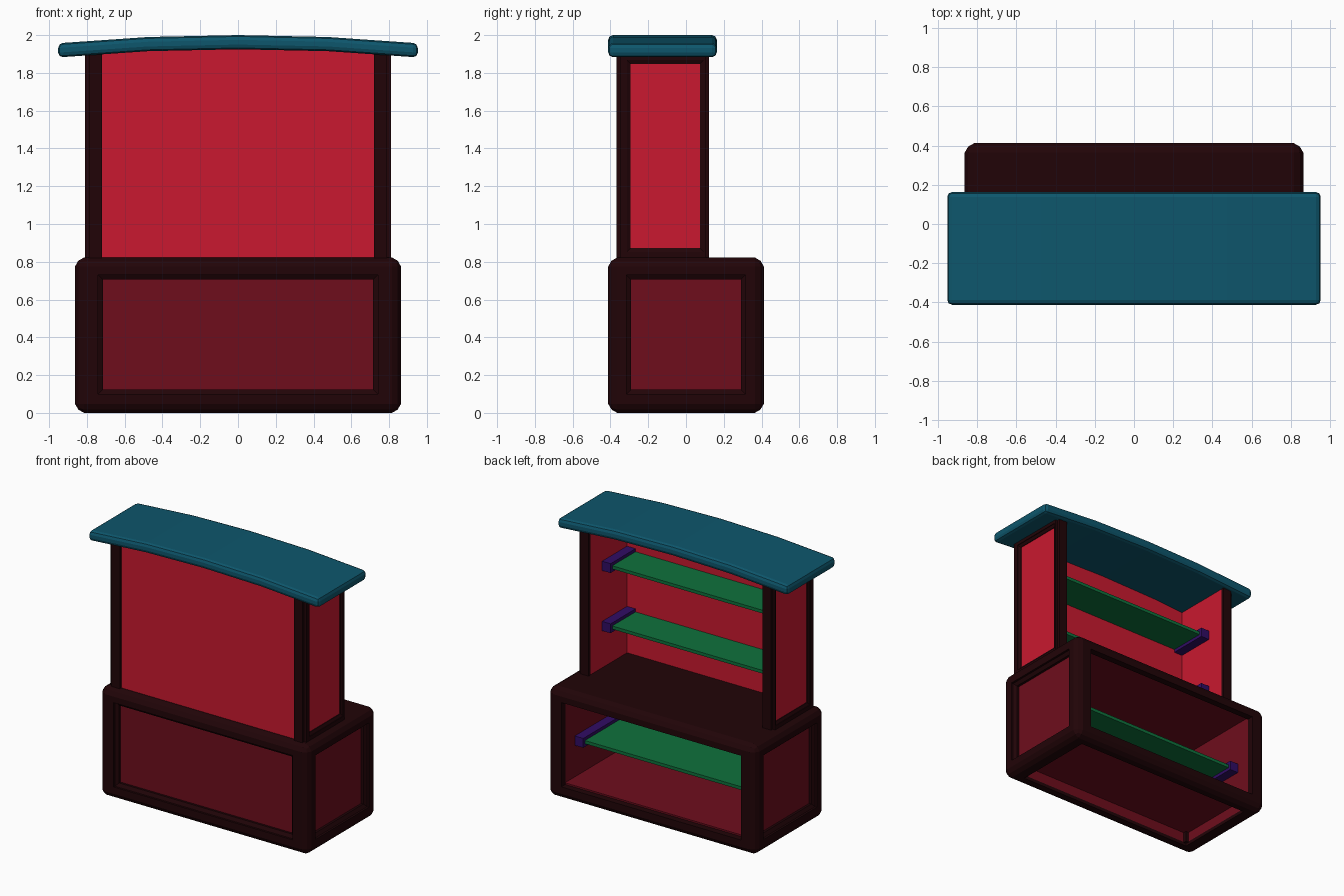
import bpy, bmesh
from mathutils import Vector

if "Cube" in bpy.data.objects:
    bpy.data.objects.remove(bpy.data.objects["Cube"])


def material(name, rgb):
    m = bpy.data.materials.new(name)
    m.diffuse_color = [(c / 255) ** 2.2 for c in rgb] + [1]
    m.use_nodes = True
    m.node_tree.nodes["Principled BSDF"].inputs["Base Color"].default_value = m.diffuse_color
    return m


DARK = material("dark_wood", (38, 12, 16))
MAROON = material("maroon", (110, 21, 34))
RED = material("red", (200, 31, 51))
TEAL = material("teal", (21, 87, 108))
GREEN = material("green", (22, 112, 62))
PURPLE = material("purple", (52, 20, 100))


def finish(name, bm, mat):
    bmesh.ops.recalc_face_normals(bm, faces=bm.faces)
    me = bpy.data.meshes.new(name)
    bm.to_mesh(me)
    bm.free()
    ob = bpy.data.objects.new(name, me)
    bpy.context.collection.objects.link(ob)
    me.materials.append(mat)
    return ob


def cube(lo, hi):
    bm = bmesh.new()
    bmesh.ops.create_cube(bm, size=1)
    lo, hi = Vector(lo), Vector(hi)
    for v in bm.verts:
        v.co = Vector(((lo + hi)[i] / 2 + v.co[i] * (hi - lo)[i] for i in range(3)))
    return bm


def box(name, lo, hi, mat):
    return finish(name, cube(lo, hi), mat)


def big_face(bm, axis, sign):
    return max((f for f in bm.faces if f.normal[axis] * sign > 0.99), key=lambda f: f.calc_area())


def cut_opening(bm, axis, sign, centre, steps):
    """Push a side inward through nested rectangles, then remove the last one."""
    face = big_face(bm, axis, sign)
    u, w = [i for i in range(3) if i != axis]
    base = face.verts[0].co[axis]
    mid = face.calc_center_median()
    for hu, hw, depth in steps:
        face = bmesh.ops.extrude_discrete_faces(bm, faces=[face])["faces"][0]
        for v in face.verts:
            su = 1 if v.co[u] > mid[u] else -1
            sw = 1 if v.co[w] > mid[w] else -1
            v.co[u] = centre[0] + su * hu
            v.co[w] = centre[1] + sw * hw
            v.co[axis] = base - sign * depth
        mid = face.calc_center_median()
    bmesh.ops.delete(bm, geom=[face], context='FACES')


def lip(hu, hw, width):
    return [(hu, hw, 0), (hu, hw, 0.015), (hu - width, hw - width, 0.03),
            (hu - width, hw - width, 0.05)]


def plain(hu, hw, depth):
    return [(hu, hw, 0), (hu, hw, depth)]


# Lower cabinet frame
bm = cube((-0.863, -0.412, 0), (0.863, 0.412, 0.823))
bmesh.ops.bevel(bm, geom=bm.edges[:], offset=0.048, segments=2, profile=0.4, affect='EDGES')
bm.normal_update()
cut_opening(bm, 1, -1, (0, 0.415), lip(0.74, 0.315, 0.025))
cut_opening(bm, 1, 1, (0, 0.415), plain(0.743, 0.315, 0.05))
for s in (-1, 1):
    cut_opening(bm, 0, s, (0, 0.415), lip(0.315, 0.315, 0.025))
cut_opening(bm, 2, -1, (0, 0), plain(0.743, 0.315, 0.025))
finish("cabinet_frame", bm, DARK)

# Lower cabinet panels, flush with the openings on the inside
box("cabinet_front_panel", (-0.815, -0.365, 0.025), (0.815, -0.315, 0.79), MAROON)
for s, n in ((-1, "left"), (1, "right")):
    x = sorted((s * 0.745, s * 0.815))
    box(n + "_cabinet_panel", (x[0], -0.365, 0.025), (x[1], 0.365, 0.79), MAROON)
    for y, m in ((-0.31, "front"), (0.31, "back")):
        box(f"{m}_{n}_foot", (s * 0.74 - 0.02, y - 0.02, 0.02), (s * 0.74 + 0.02, y + 0.02, 0.1), DARK)
box("cabinet_floor", (-0.75, -0.32, 0.1), (0.75, 0.365, 0.112), MAROON)
box("cabinet_ceiling", (-0.75, -0.32, 0.745), (0.75, 0.365, 0.76), MAROON)

# Upper frame, open at front, back, top and bottom
bm = cube((-0.81, -0.367, 0.815), (0.81, 0.123, 1.95))
bmesh.ops.bevel(bm, geom=[e for e in bm.edges if abs(e.verts[0].co.z - e.verts[1].co.z) > 0.5],
                offset=0.02, segments=2, affect='EDGES')
bm.normal_update()
for s in (-1, 1):
    cut_opening(bm, 1, s, (0, 1.3825), plain(0.72, 0.5665, 0.025))
    cut_opening(bm, 0, s, (-0.11, 1.36), [(0.203, 0.508, 0), (0.203, 0.508, 0.005),
                                         (0.183, 0.488, 0.015), (0.183, 0.488, 0.025)])
bmesh.ops.delete(bm, geom=[big_face(bm, 2, 1), big_face(bm, 2, -1)], context='FACES')
finish("upper_frame", bm, DARK)

# Upper panels
box("upper_front_panel", (-0.785, -0.35, 0.81), (0.785, -0.335, 1.935), RED)
for s, n in ((-1, "left"), (1, "right")):
    x = sorted((s * 0.722, s * 0.79))
    box(n + "_upper_panel", (x[0], -0.345, 0.81), (x[1], 0.1, 1.92), RED)

# Arched roof
arch = [(-0.952, 1.957), (-0.475, 1.99), (0, 2.0), (0.475, 1.99), (0.952, 1.957)]
profile = arch + [(x, z - 0.075) for x, z in reversed(arch)]
bm = bmesh.new()
face = bm.faces.new([bm.verts.new((x, -0.412, z)) for x, z in profile])
ext = bmesh.ops.extrude_face_region(bm, geom=[face])["geom"]
bmesh.ops.translate(bm, vec=(0, 0.575, 0), verts=[g for g in ext if isinstance(g, bmesh.types.BMVert)])
roof = finish("roof", bm, TEAL)
bev = roof.modifiers.new("bevel", 'BEVEL')
bev.width, bev.segments = 0.025, 2
bev.limit_method, bev.angle_limit = 'ANGLE', 0.6

# Shelves with an end bracket on each side
for name, half, y0, y1, z in (("cabinet", 0.745, -0.32, 0.25, 0.383),
                              ("middle", 0.722, -0.335, -0.04, 1.135),
                              ("top", 0.722, -0.335, -0.04, 1.585)):
    box(name + "_shelf", (-half + 0.02, y0, z - 0.012), (half - 0.02, y1 - 0.02, z + 0.012), GREEN)
    for s, n in ((-1, "left"), (1, "right")):
        x = sorted((s * half, s * (half - 0.07)))
        box(f"{name}_{n}_bracket", (x[0], y0, z - 0.035), (x[1], y1, z + 0.035), PURPLE)
